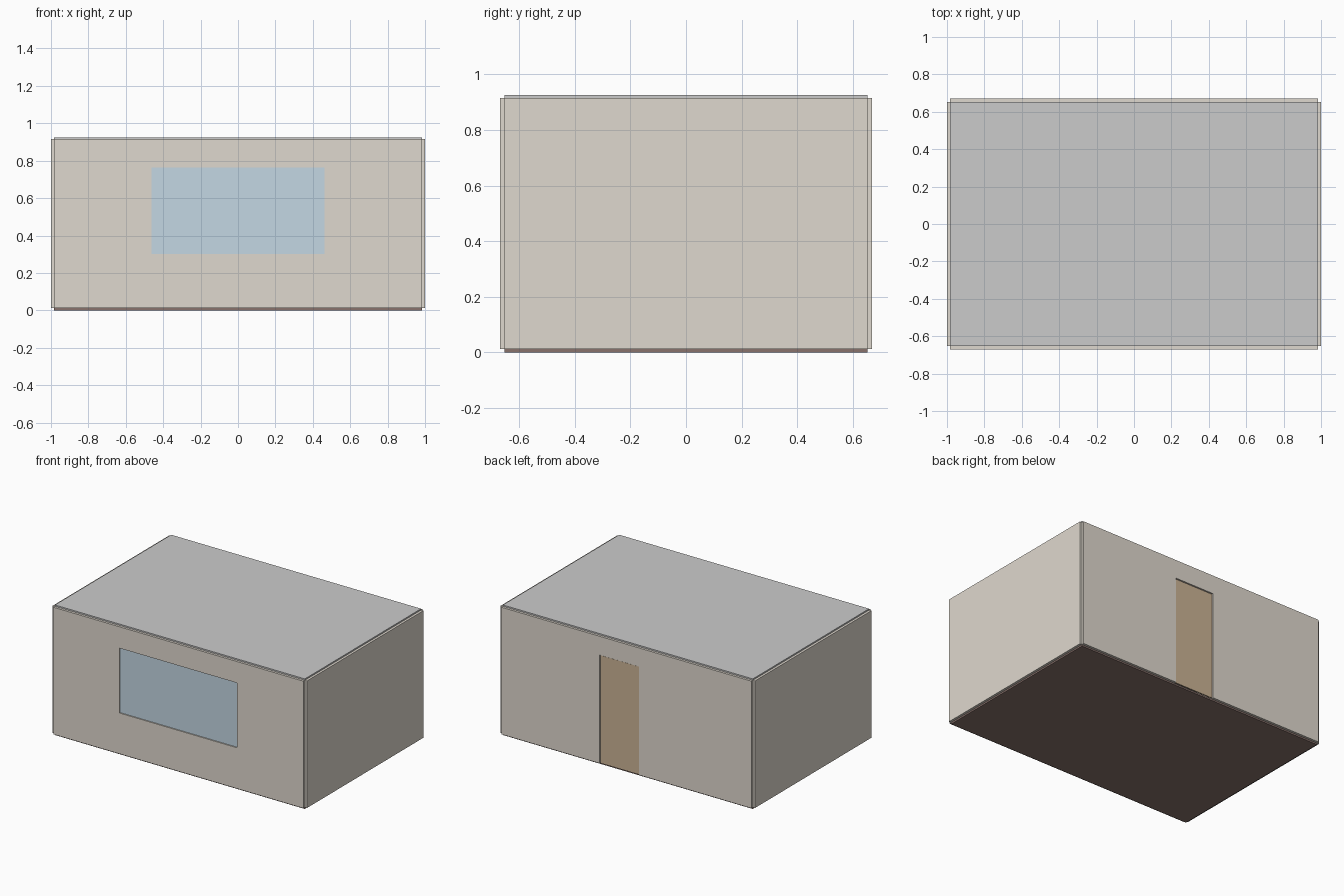
import bpy

if "Cube" in bpy.data.objects:
    bpy.data.objects.remove(bpy.data.objects["Cube"])

# Overall dimensions
IX, IY = 0.983, 0.653        # half size of floor and ceiling
OX, OY = 1.0, 0.67           # outer wall faces
Z0, Z1, TOP = 0.0115, 0.915, 0.925


def material(name, rgb):
    m = bpy.data.materials.new(name)
    m.diffuse_color = (*rgb, 1)
    m.use_nodes = True
    m.node_tree.nodes["Principled BSDF"].inputs["Base Color"].default_value = m.diffuse_color
    return m


def box(name, x, y, z, mat=None):
    """Box from (min, max) ranges on each axis."""
    bpy.ops.mesh.primitive_cube_add(size=1)
    o = bpy.context.object
    o.name = name
    for v in o.data.vertices:
        v.co = [r[0] if c < 0 else r[1] for c, r in zip(v.co, (x, y, z))]
    if mat:
        o.data.materials.append(mat)
    return o


def cut_opening(wall, x, z):
    """Cut a rectangular opening right through a front or back wall."""
    cutter = box(wall.name + "_cutter", x, (-2, 0) if wall.name == "front_wall" else (0, 2), z)
    cutter.hide_render = True
    mod = wall.modifiers.new("opening", "BOOLEAN")
    mod.operation, mod.solver, mod.object = "DIFFERENCE", "EXACT", cutter
    bpy.context.view_layer.objects.active = wall
    bpy.ops.object.modifier_apply(modifier=mod.name)
    bpy.data.objects.remove(cutter)


wall_mat = material("plaster", (0.74, 0.69, 0.62))
ceiling_mat = material("ceiling_paint", (0.9, 0.89, 0.87))
floor_mat = material("dark_floor", (0.25, 0.17, 0.15))
glass_mat = material("glass", (0.55, 0.68, 0.77))
door_mat = material("door_wood", (0.6, 0.45, 0.3))

# Floor and ceiling slabs
box("floor", (-IX, IX), (-IY, IY), (0, Z0), floor_mat)
box("ceiling", (-IX, IX), (-IY, IY), (Z1, TOP), ceiling_mat)

# Walls sit outside the slab edges, leaving notched corners
box("left_wall", (-OX, -IX), (-IY, IY), (Z0, Z1), wall_mat)
box("right_wall", (IX, OX), (-IY, IY), (Z0, Z1), wall_mat)
front = box("front_wall", (-IX, IX), (-OY, -IY), (Z0, Z1), wall_mat)
back = box("back_wall", (-IX, IX), (IY, OY), (Z0, Z1), wall_mat)

# Window opening with recessed pane
wx, wz = (-0.463, 0.463), (0.302, 0.763)
cut_opening(front, wx, wz)
box("window_pane", wx, (-0.662, -0.657), wz, glass_mat)

# Door opening with recessed leaf and a small clearance
dx, dtop, gap = (-0.1, 0.21), 0.782, 0.004
cut_opening(back, dx, (-0.1, dtop))
box("door", (dx[0] + gap, dx[1] - gap), (0.655, 0.664), (Z0, dtop - gap), door_mat)
